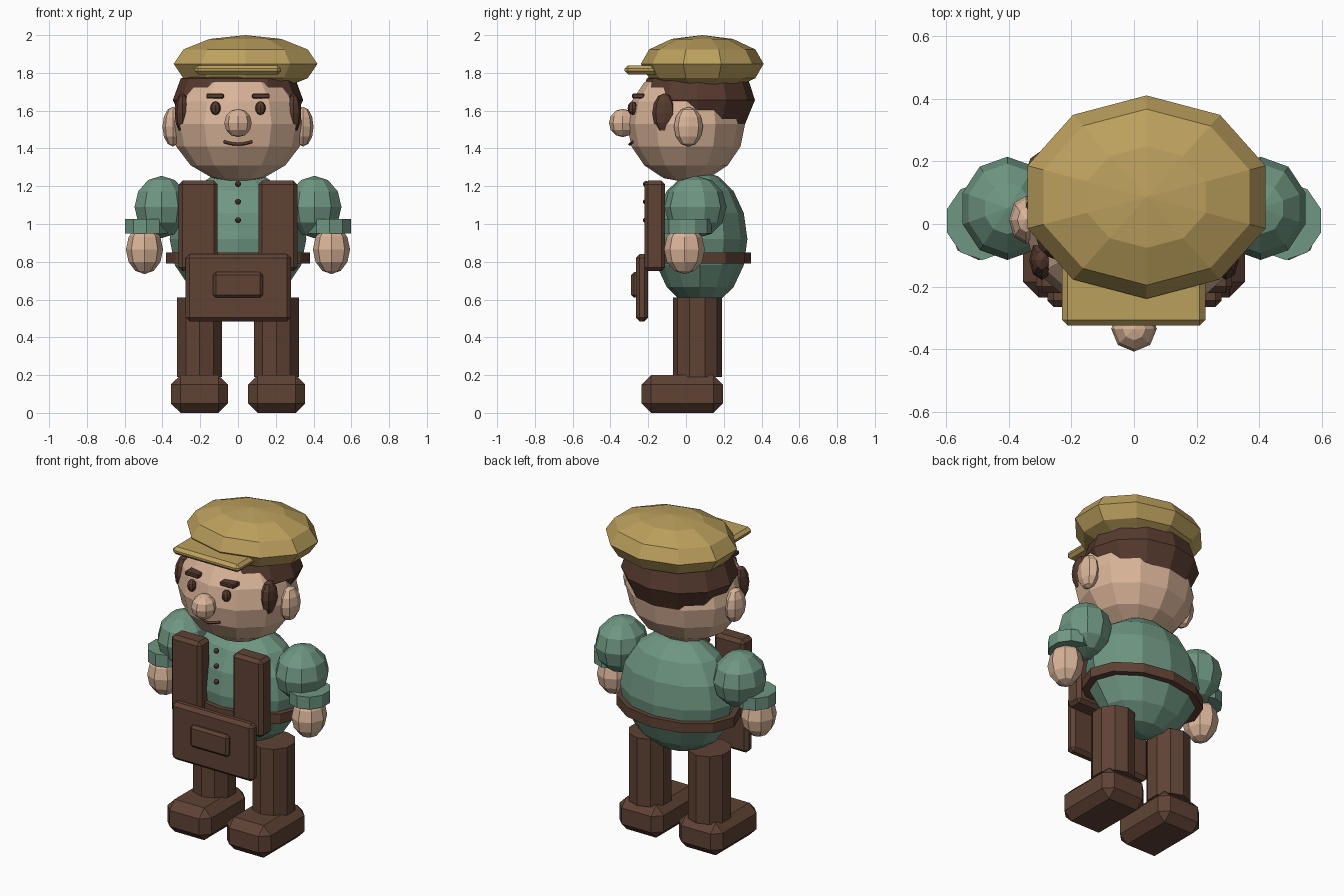
import bpy, bmesh, math
from mathutils import Vector

cube = bpy.data.objects.get("Cube")
if cube:
    bpy.data.objects.remove(cube)


def material(name, rgb):
    m = bpy.data.materials.new(name)
    m.use_nodes = True
    m.diffuse_color = (*rgb, 1)
    m.node_tree.nodes["Principled BSDF"].inputs["Base Color"].default_value = (*rgb, 1)
    return m


SKIN = material("skin", (0.70, 0.46, 0.32))
HAIR = material("dark brown hair", (0.095, 0.043, 0.028))
LEATHER = material("brown leather", (0.115, 0.055, 0.035))
SHIRT = material("green cloth", (0.16, 0.31, 0.225))
CAP = material("tan cloth", (0.50, 0.35, 0.11))


def finish(name, bm, mat):
    bmesh.ops.remove_doubles(bm, verts=bm.verts, dist=1e-5)
    bmesh.ops.recalc_face_normals(bm, faces=bm.faces)
    mesh = bpy.data.meshes.new(name)
    bm.to_mesh(mesh)
    bm.free()
    mesh.materials.append(mat)
    obj = bpy.data.objects.new(name, mesh)
    bpy.context.collection.objects.link(obj)
    return obj


def lathe(name, mat, centre, size, profile, segs):
    """Turn a unit (radius, height) profile round z, scaled to size."""
    bm = bmesh.new()
    rings = []
    for r, h in profile:
        ring = []
        for i in range(segs):
            a = math.tau * i / segs
            p = Vector((r * math.sin(a), r * math.cos(a), h)) * Vector((1, 1, 1)).length / math.sqrt(3)
            ring.append(bm.verts.new([c + s * v for c, s, v in zip(centre, size, p)]))
        rings.append(ring)
    for low, high in zip(rings, rings[1:]):
        for i in range(segs):
            j = (i + 1) % segs
            bm.faces.new((low[i], low[j], high[j], high[i]))
    return finish(name, bm, mat)


def ball(name, mat, centre, size, segs=8, rings=6):
    arc = [math.pi * k / rings for k in range(rings + 1)]
    return lathe(name, mat, centre, size, [(math.sin(a), -math.cos(a)) for a in arc], segs)


def drum(name, mat, centre, size, segs):
    return lathe(name, mat, centre, size, [(0, -1), (1, -1), (1, 1), (0, 1)], segs)


def box(name, mat, low, high, bevel):
    bm = bmesh.new()
    bmesh.ops.create_cube(bm, size=1)
    for v in bm.verts:
        v.co = [l + (c + 0.5) * (h - l) for l, h, c in zip(low, high, v.co)]
    bmesh.ops.bevel(bm, geom=bm.edges[:], offset=bevel, segments=1, affect='EDGES')
    return finish(name, bm, mat)


def pair(make, name, mat, a, b, *rest):
    """Make a part on the left (+x) and a mirrored twin on the right."""
    for side, s in (("left", 1), ("right", -1)):
        obj = make(f"{side}_{name}", mat, a, b, *rest)
        if s < 0:
            for v in obj.data.vertices:
                v.co.x *= -1
            obj.data.flip_normals()


# Head and face
ball("head", SKIN, (0, 0, 1.53), (0.355, 0.313, 0.31), 12, 8)
ball("nose", SKIN, (0, -0.335, 1.535), (0.073, 0.073, 0.075))
pair(ball, "ear", SKIN, (0.345, 0.013, 1.515), (0.055, 0.077, 0.105))
pair(ball, "eye", HAIR, (0.119, -0.283, 1.613), (0.028, 0.026, 0.036))
pair(box, "eyebrow", HAIR, (0.074, -0.285, 1.665), (0.168, -0.22, 1.69), 0.005)

curve = bpy.data.curves.new("mouth", 'CURVE')
curve.dimensions = '3D'
curve.bevel_depth = 0.008
curve.bevel_resolution = 0
curve.use_fill_caps = True
spline = curve.splines.new('POLY')
spline.points.add(4)
for k, p in enumerate(spline.points):
    x = (k - 2) / 2
    p.co = (0.075 * x, -0.3 + 0.018 * abs(x), 1.422 + 0.014 * x * x, 1)
curve.materials.append(HAIR)
bpy.context.collection.objects.link(bpy.data.objects.new("mouth", curve))

# Hair shell round the back of the head, and sideburns
lathe("hair", HAIR, (0, 0.06, 1.53), (0.345, 0.305, 0.3),
      [(0, 0), (0.83, 0), (1, 0.42), (0.88, 0.8), (0.5, 0.95), (0, 1)], 12)
pair(ball, "sideburn", HAIR, (0.294, -0.115, 1.587), (0.041, 0.064, 0.105))

# Flat cap, sitting a little to one side
ball("cap_crown", CAP, (0.04, 0.086, 1.848), (0.4, 0.325, 0.152), 10, 6)
box("cap_brim", CAP, (-0.23, -0.325, 1.792), (0.228, -0.08, 1.84), 0.018)

# Body and belt
ball("torso", SHIRT, (0, 0.075, 0.92), (0.362, 0.25, 0.36), 12, 8)
drum("belt", LEATHER, (0, 0.075, 0.82), (0.382, 0.27, 0.03), 12)
for k, z in enumerate((1.02, 1.118, 1.212)):
    ball(f"button_{k + 1}", HAIR, (0, -0.212, z), (0.016, 0.016, 0.016))

# Arms
pair(ball, "sleeve", SHIRT, (0.405, 0.05, 1.09), (0.15, 0.165, 0.165), 10, 6)
pair(drum, "cuff", SHIRT, (0.485, 0.01, 0.988), (0.118, 0.125, 0.038), 10)
pair(ball, "hand", SKIN, (0.495, -0.008, 0.865), (0.098, 0.108, 0.13))

# Apron with straps and pocket
pair(box, "strap", LEATHER, (0.108, -0.22, 0.75), (0.314, -0.11, 1.23), 0.02)
box("apron", LEATHER, (-0.277, -0.265, 0.485), (0.28, -0.2, 0.84), 0.02)
box("apron_pocket", LEATHER, (-0.132, -0.29, 0.61), (0.132, -0.25, 0.745), 0.015)

# Legs and shoes
pair(drum, "leg", LEATHER, (0.203, 0.06, 0.4), (0.125, 0.13, 0.21), 10)
pair(box, "shoe", LEATHER, (0.053, -0.235, 0), (0.355, 0.195, 0.2), 0.05)
